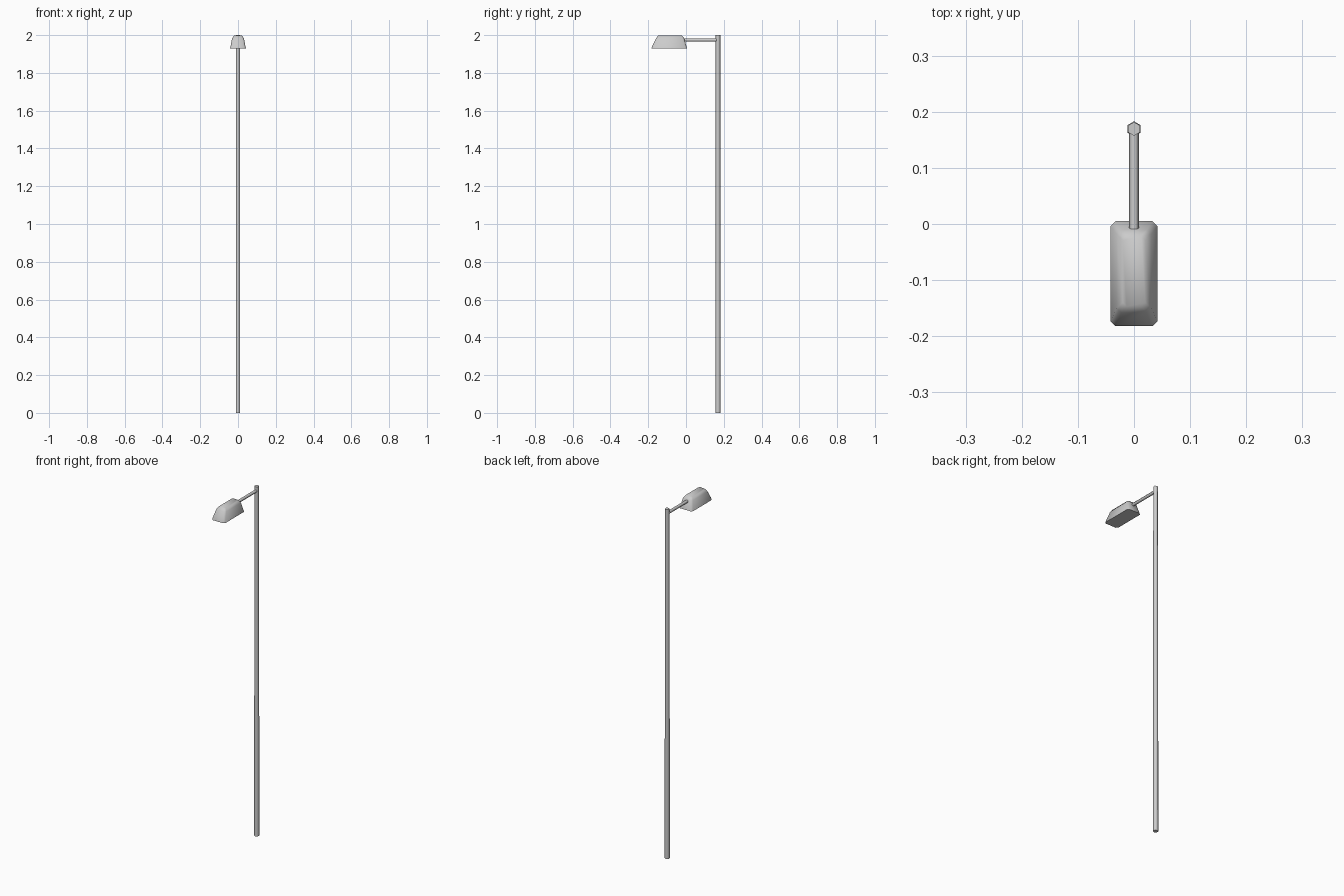
import bpy, bmesh, math
from mathutils import Vector

if "Cube" in bpy.data.objects:
    bpy.data.objects.remove(bpy.data.objects["Cube"])


def mesh_object(name, rings, smooth_angle):
    """Skin a stack of equal-length rings and cap both ends."""
    bm = bmesh.new()
    loops = [[bm.verts.new(p) for p in ring] for ring in rings]
    n = len(loops[0])
    for a, b in zip(loops, loops[1:]):
        for i in range(n):
            j = (i + 1) % n
            bm.faces.new((a[i], a[j], b[j], b[i]))
    bm.faces.new(loops[0][::-1])
    bm.faces.new(loops[-1])
    bmesh.ops.recalc_face_normals(bm, faces=bm.faces)
    mesh = bpy.data.meshes.new(name)
    bm.to_mesh(mesh)
    bm.free()
    ob = bpy.data.objects.new(name, mesh)
    bpy.context.collection.objects.link(ob)
    bpy.ops.object.select_all(action='DESELECT')
    bpy.context.view_layer.objects.active = ob
    ob.select_set(True)
    bpy.ops.object.shade_smooth_by_angle(angle=math.radians(smooth_angle))
    return ob


def hexagon(r, center, u, v):
    c, u, v = Vector(center), Vector(u), Vector(v)
    return [c + r * (math.cos(a) * u + math.sin(a) * v)
            for a in (math.pi / 3 * i for i in range(6))]


def chamfered_rect(hx, y0, y1, z, c):
    return [(hx - c, y0, z), (hx, y0 + c, z), (hx, y1 - c, z), (hx - c, y1, z),
            (c - hx, y1, z), (-hx, y1 - c, z), (-hx, y0 + c, z), (c - hx, y0, z)]


X, Y, Z = (1, 0, 0), (0, 1, 0), (0, 0, 1)
POLE_Y = 0.1695

# Slightly tapered hexagonal pole
mesh_object("pole", [hexagon(r, (0, POLE_Y, z), Y, X)
                     for r, z in ((0.0135, 0), (0.0122, 2.0))], 65)

# Horizontal arm running from the pole into the lamp head
mesh_object("arm", [hexagon(0.0085, (0, y, 1.974), X, Z)
                    for y in (POLE_Y, -0.013)], 65)

# Lamp head: wide base, sloped walls, rounded shoulder to a flat top
mesh_object("lamp_head", [
    chamfered_rect(0.042, -0.182, 0.005, 1.930, 0.009),
    chamfered_rect(0.040, -0.181, 0.003, 1.938, 0.009),
    chamfered_rect(0.031, -0.158, -0.010, 1.984, 0.008),
    chamfered_rect(0.020, -0.147, -0.022, 1.998, 0.007)], 50)
